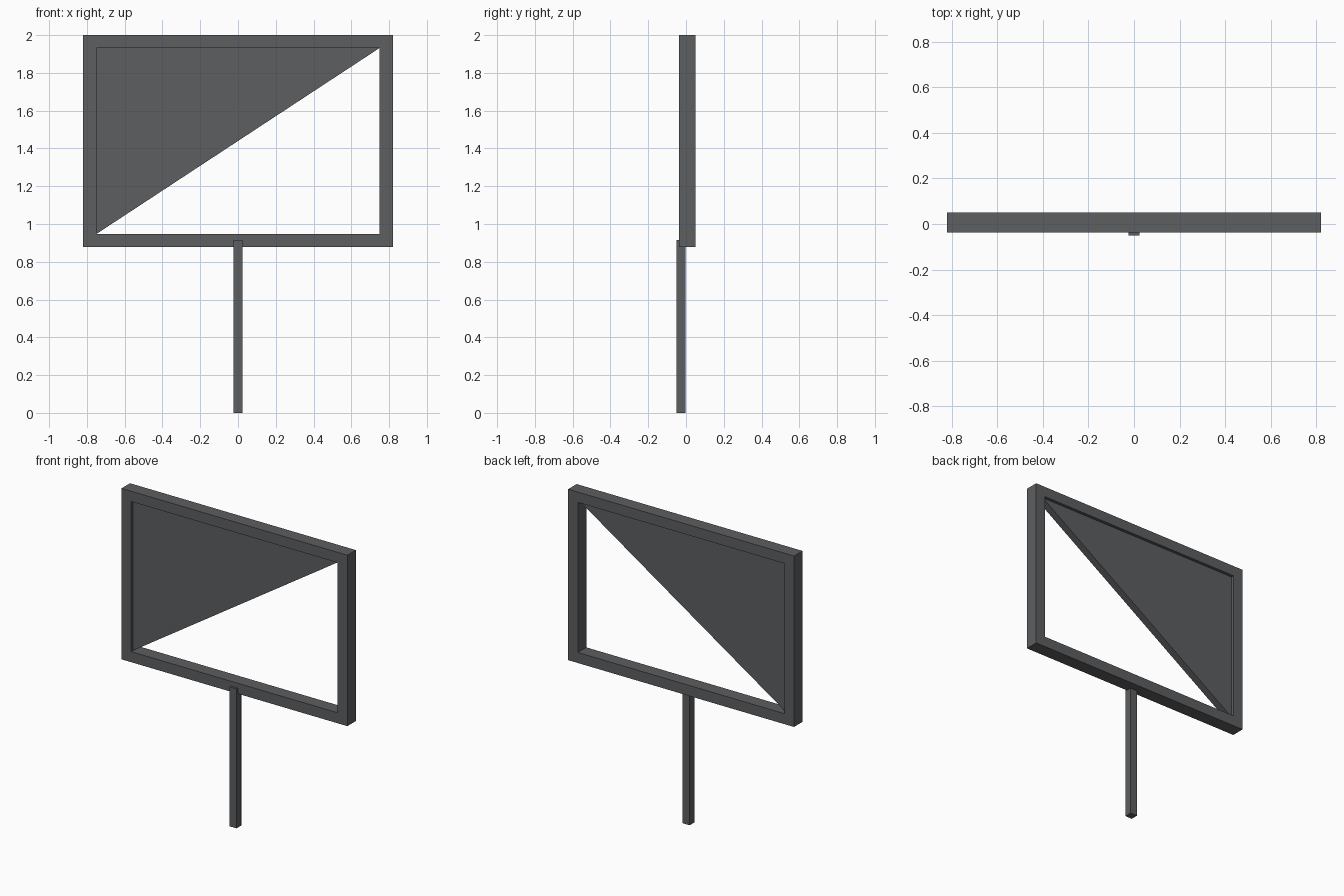
import bpy, bmesh

if "Cube" in bpy.data.objects:
    bpy.data.objects.remove(bpy.data.objects["Cube"])

# Dark grey paint shared by all parts
paint = bpy.data.materials.new("dark_grey")
paint.diffuse_color = (0.11, 0.112, 0.117, 1)
paint.use_nodes = True
paint.node_tree.nodes["Principled BSDF"].inputs["Base Color"].default_value = paint.diffuse_color


def finish(bm, name):
    bmesh.ops.recalc_face_normals(bm, faces=bm.faces)
    mesh = bpy.data.meshes.new(name)
    bm.to_mesh(mesh)
    bm.free()
    mesh.materials.append(paint)
    obj = bpy.data.objects.new(name, mesh)
    bpy.context.collection.objects.link(obj)
    return obj


def prism(name, outline, y0, y1):
    """Extrude an (x, z) outline from y0 to y1."""
    bm = bmesh.new()
    face = bm.faces.new([bm.verts.new((x, y0, z)) for x, z in outline])
    ext = bmesh.ops.extrude_face_region(bm, geom=[face])
    verts = [g for g in ext["geom"] if isinstance(g, bmesh.types.BMVert)]
    bmesh.ops.translate(bm, verts=verts, vec=(0, y1 - y0, 0))
    # extruding leaves the starting face in place only when needed: close both ends
    bmesh.ops.holes_fill(bm, edges=bm.edges, sides=0)
    return finish(bm, name)


def rect(x, z0, z1):
    return [(-x, z0), (x, z0), (x, z1), (-x, z1)]


def ring(name, outer, inner, y0, y1):
    """Rectangular frame: four loops of corners joined into a closed tube."""
    bm = bmesh.new()
    loops = [[bm.verts.new((x, y, z)) for x, z in pts]
             for pts, y in ((outer, y0), (outer, y1), (inner, y1), (inner, y0))]
    for k in range(4):
        a, b = loops[k], loops[(k + 1) % 4]
        for i in range(4):
            j = (i + 1) % 4
            bm.faces.new((a[i], a[j], b[j], b[i]))
    return finish(bm, name)


FRONT, BACK, RECESS = -0.037, 0.051, 0.02
IN_X, IN_Z0, IN_Z1 = 0.75, 0.947, 1.932

# Sign frame
ring("sign_frame", rect(0.82, 0.878, 2.0), rect(IN_X, IN_Z0, IN_Z1), FRONT, BACK)

# Triangular panel set back inside the frame
prism("diagonal_panel", [(-IN_X, IN_Z0), (IN_X, IN_Z1), (-IN_X, IN_Z1)],
      FRONT + RECESS, BACK - RECESS)

# Post, lapped onto the front of the bottom rail
prism("post", rect(0.025, 0.0, 0.915), -0.051, -0.002)
